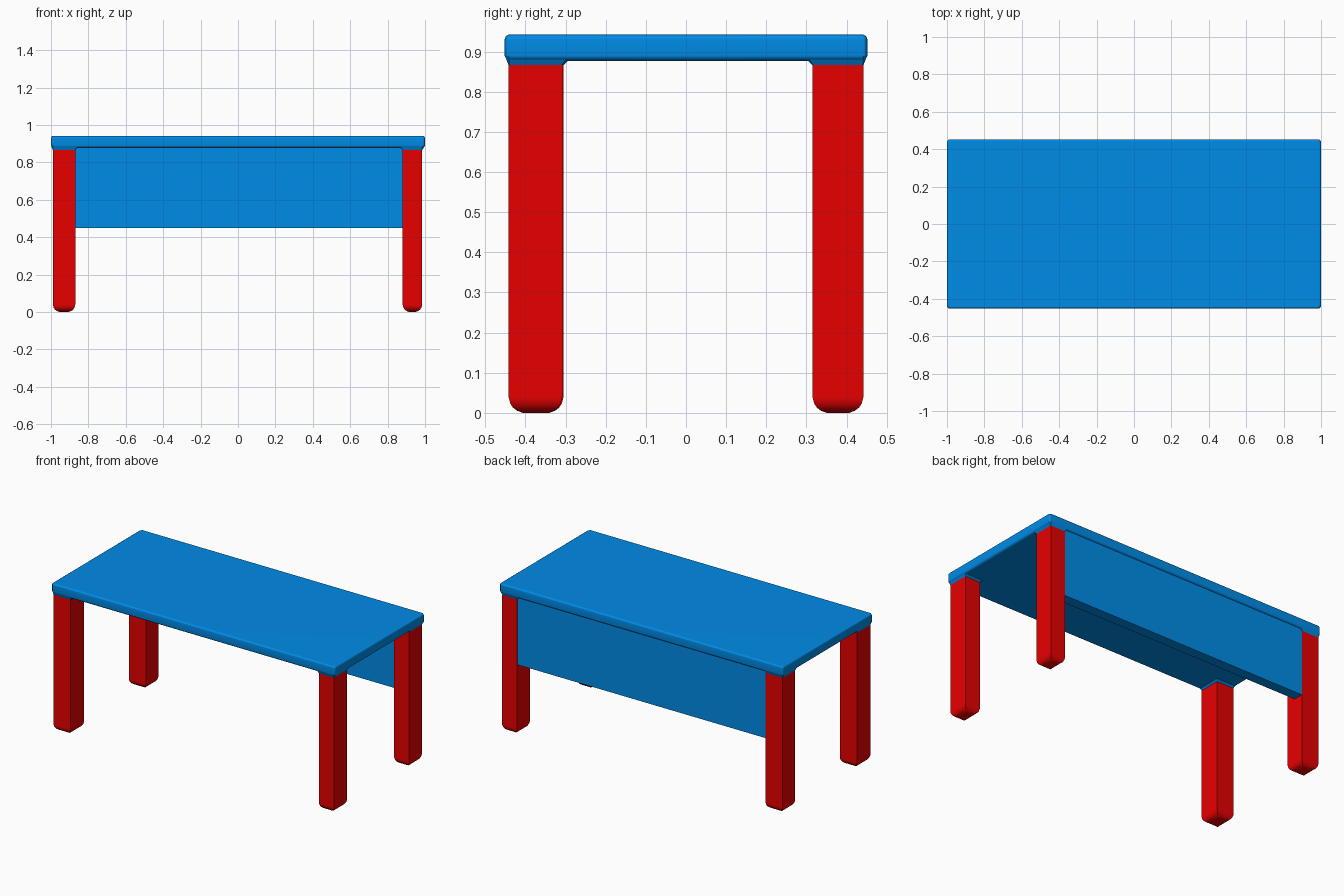
import bpy, bmesh, math

if "Cube" in bpy.data.objects:
    bpy.data.objects.remove(bpy.data.objects["Cube"])


def material(name, color):
    m = bpy.data.materials.new(name)
    m.diffuse_color = (*color, 1)
    m.use_nodes = True
    m.node_tree.nodes["Principled BSDF"].inputs["Base Color"].default_value = m.diffuse_color
    return m


BLUE = material("blue", (0.0, 0.26, 0.8))
RED = material("red", (0.8, 0.0, 0.0))


def rect(x0, x1, y0, y1, z, cut=0.0):
    """Rectangular ring, optionally with cut corners."""
    if not cut:
        return [(x0, y0, z), (x1, y0, z), (x1, y1, z), (x0, y1, z)]
    return [(x0 + cut, y0, z), (x1 - cut, y0, z), (x1, y0 + cut, z), (x1, y1 - cut, z),
            (x1 - cut, y1, z), (x0 + cut, y1, z), (x0, y1 - cut, z), (x0, y0 + cut, z)]


def loft(name, rings, mat, smooth=None):
    """Skin a stack of rings, bottom to top, and cap both ends."""
    bm = bmesh.new()
    loops = [[bm.verts.new(p) for p in ring] for ring in rings]
    n = len(loops[0])
    for a, b in zip(loops, loops[1:]):
        for i in range(n):
            j = (i + 1) % n
            bm.faces.new((a[i], a[j], b[j], b[i]))
    bm.faces.new(loops[0][::-1])
    bm.faces.new(loops[-1])
    bmesh.ops.recalc_face_normals(bm, faces=bm.faces)
    me = bpy.data.meshes.new(name)
    bm.to_mesh(me)
    bm.free()
    me.materials.append(mat)
    ob = bpy.data.objects.new(name, me)
    bpy.context.collection.objects.link(ob)
    if smooth:
        me.shade_smooth()
        me.set_sharp_from_angle(angle=math.radians(smooth))
        mod = ob.modifiers.new("weighted_normals", 'WEIGHTED_NORMAL')
        mod.keep_sharp = True
    return ob


# Table top with softened rim
profile = [(0.016, 0.877), (0.005, 0.881), (0.0, 0.89), (0.0, 0.93), (0.003, 0.938), (0.01, 0.942)]
loft("table_top", [rect(-1 + i, 1 - i, -0.452 + i, 0.452 - i, z, 0.01) for i, z in profile], BLUE, 50)

# Legs with rounded feet, each under a flared collar that blends into the rim
foot = [(0.036, 0.0), (0.022, 0.005), (0.011, 0.013), (0.004, 0.024), (0.0, 0.04), (0.0, 0.866)]
legs = {
    "front_left": (-0.99, -0.87, -0.442, -0.305),
    "front_right": (0.88, 0.985, -0.442, -0.308),
    "back_left": (-0.99, -0.87, 0.315, 0.442),
    "back_right": (0.88, 0.985, 0.315, 0.442),
}
for name, (x0, x1, y0, y1) in legs.items():
    loft(name + "_leg", [rect(x0 + i, x1 - i, y0 + i, y1 - i, z) for i, z in foot], RED, 40)
    g = 0.026
    top = (-1 if x0 < 0 else x0 - g, 1 if x0 > 0 else x1 + g,
           -0.452 if y0 < 0 else y0 - g, 0.452 if y0 > 0 else y1 + g)
    loft(name + "_collar", [rect(x0, x1, y0, y1, 0.866, 0.002), rect(*top, 0.891, 0.01)], BLUE)

# Solid back panel between the rear legs
loft("back_panel", [rect(-0.872, 0.882, 0.375, 0.44, z) for z in (0.45, 0.885)], BLUE)
